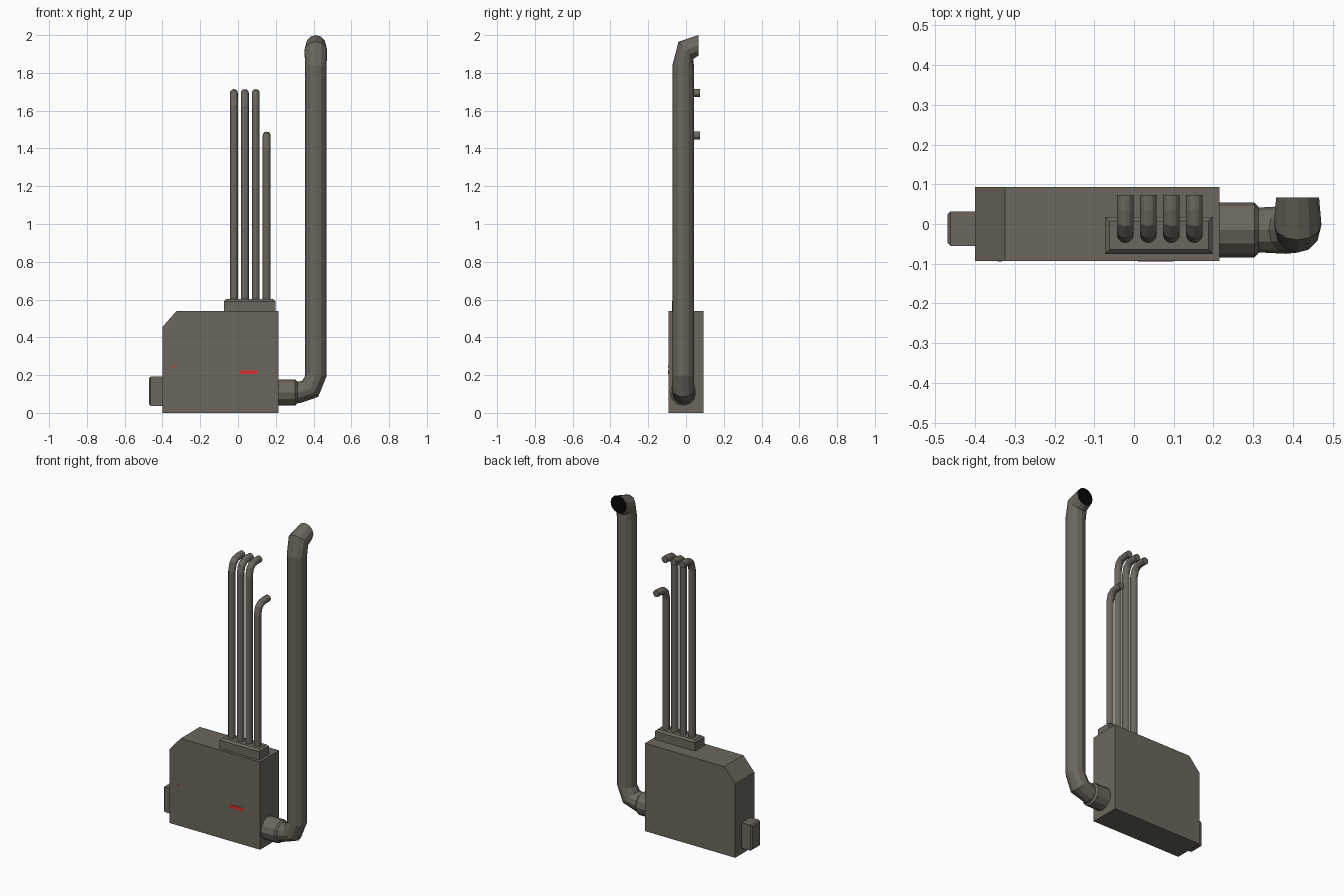
import bpy, bmesh, math
from mathutils import Vector

if "Cube" in bpy.data.objects:
    bpy.data.objects.remove(bpy.data.objects["Cube"])


def material(name, rgb):
    m = bpy.data.materials.new(name)
    m.diffuse_color = (*rgb, 1)
    m.use_nodes = True
    m.node_tree.nodes["Principled BSDF"].inputs["Base Color"].default_value = m.diffuse_color
    return m


GREY = material("warm grey metal", (0.150, 0.134, 0.110))
RED = material("red marker", (0.72, 0.025, 0.025))
BLACK = material("black opening", (0.002, 0.002, 0.002))


def finish(name, bm, *mats):
    bmesh.ops.recalc_face_normals(bm, faces=bm.faces[:])
    me = bpy.data.meshes.new(name)
    bm.to_mesh(me)
    bm.free()
    ob = bpy.data.objects.new(name, me)
    bpy.context.collection.objects.link(ob)
    for m in mats:
        me.materials.append(m)
    return ob


def prism(name, profile, y0, y1, mat):
    """Extrude an (x, z) outline from y0 to y1."""
    bm = bmesh.new()
    f = bm.faces.new([bm.verts.new((x, y0, z)) for x, z in profile])
    ext = bmesh.ops.extrude_face_region(bm, geom=[f])
    moved = [v for v in ext["geom"] if isinstance(v, bmesh.types.BMVert)]
    bmesh.ops.translate(bm, verts=moved, vec=(0, y1 - y0, 0))
    return finish(name, bm, mat)


def block(name, x0, x1, y0, y1, z0, z1, axis, side, bevel):
    """Box with the rim of its outward face bevelled."""
    bm = bmesh.new()
    bmesh.ops.create_cube(bm, size=1)
    for v in bm.verts:
        v.co = ((x0 + x1) / 2 + v.co.x * (x1 - x0),
                (y0 + y1) / 2 + v.co.y * (y1 - y0),
                (z0 + z1) / 2 + v.co.z * (z1 - z0))
    bm.normal_update()
    rim = [e for f in bm.faces if f.normal[axis] * side > 0.9 for e in f.edges]
    bmesh.ops.bevel(bm, geom=rim, offset=bevel, segments=1, affect='EDGES')
    return finish(name, bm, GREY)


def tube(name, rings, sides=12, cap_material=GREY):
    """Skin a pipe through rings of (centre, direction, radius)."""
    bm = bmesh.new()
    loops = []
    for centre, direction, r in rings:
        q = Vector((0, 0, 1)).rotation_difference(Vector(direction).normalized())
        loops.append([bm.verts.new(Vector(centre) + q @ Vector((
            r * math.cos(math.tau * i / sides),
            r * math.sin(math.tau * i / sides), 0))) for i in range(sides)])
    for a, b in zip(loops, loops[1:]):
        for i in range(sides):
            j = (i + 1) % sides
            bm.faces.new((a[i], a[j], b[j], b[i]))
    bm.faces.new(loops[0])
    bm.faces.new(loops[-1]).material_index = 1
    return finish(name, bm, GREY, cap_material)


# Main housing with one cut corner
prism("housing", [(-0.40, 0), (0.215, 0), (0.215, 0.54), (-0.325, 0.54), (-0.40, 0.455)],
      -0.093, 0.093, GREY)

# Side connector and top manifold
block("side_connector", -0.47, -0.40, -0.055, 0.032, 0.037, 0.193, 0, -1, 0.008)
block("top_manifold", -0.073, 0.198, -0.075, 0.018, 0.54, 0.602, 2, 1, 0.011)

# Four thin pipes that bend to the back
for k, top in enumerate((1.693, 1.693, 1.693, 1.468)):
    x, y = -0.022 + 0.058 * k, -0.027
    r = 0.021
    path = [((x, y, 0.59), 0), ((x, y, top - 0.065), 0),
            ((x, y + 0.011, top - 0.024), 30), ((x, y + 0.032, top - 0.005), 62),
            ((x, y + 0.062, top), 90), ((x, 0.073, top), 90)]
    tube(f"thin_pipe_{k + 1}", [(c, (0, math.sin(math.radians(t)), math.cos(math.radians(t))), r)
                                for c, t in path])

# Collar where the wide pipe leaves the housing
PY = -0.015
tube("pipe_collar", [((0.20, PY, 0.107), (1, 0, 0), 0.069),
                     ((0.303, PY, 0.107), (1, 0, 0), 0.069),
                     ((0.314, PY, 0.107), (1, 0, 0), 0.058)])

# Wide exhaust pipe, open at the top back
tube("exhaust_pipe", [((0.30, PY, 0.107), (1, 0, 0), 0.057),
                      ((0.325, PY, 0.109), (1, 0, 0.1), 0.057),
                      ((0.382, PY, 0.127), (1, 0, 1), 0.060),
                      ((0.412, PY, 0.195), (0, 0, 1), 0.057),
                      ((0.412, PY, 1.84), (0, 0, 1), 0.057),
                      ((0.412, -0.001, 1.919), (0, 0.76, 0.65), 0.060),
                      ((0.412, 0.067, 1.946), (0, 1, 0), 0.054)],
     cap_material=BLACK)

# Plain red markers on the front
for name, x0, x1, z0, z1 in (("status_strip", 0.01, 0.10, 0.205, 0.225),
                             ("status_dot", -0.344, -0.332, 0.239, 0.251)):
    prism(name, [(x0, z0), (x1, z0), (x1, z1), (x0, z1)], -0.095, -0.092, RED)
